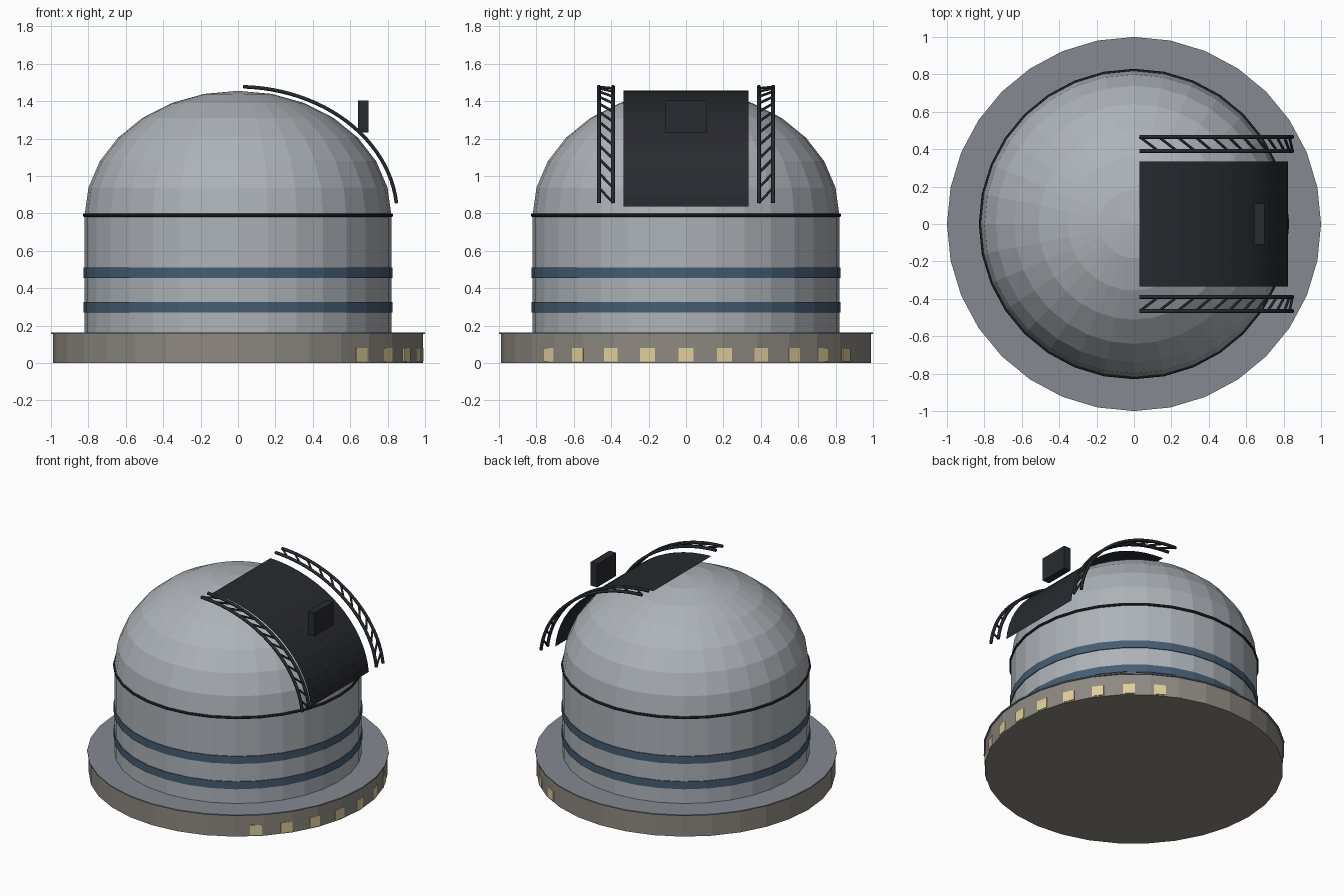
import bpy
from math import sin, cos, pi, radians

if "Cube" in bpy.data.objects:
    bpy.data.objects.remove(bpy.data.objects["Cube"])

SIDES = 32


def material(name, rgb):
    m = bpy.data.materials.new(name)
    m.diffuse_color = (*rgb, 1)
    m.use_nodes = True
    m.node_tree.nodes["Principled BSDF"].inputs["Base Color"].default_value = m.diffuse_color
    return m


STONE = material("stone", (0.27, 0.25, 0.22))
DECK = material("deck_grey", (0.24, 0.25, 0.29))
METAL = material("pale_metal", (0.42, 0.45, 0.48))
BLUE = material("blue_band", (0.06, 0.11, 0.17))
DARK = material("dark_steel", (0.022, 0.023, 0.027))
GLOW = material("window_glow", (0.75, 0.62, 0.32))


def finish(name, mat):
    ob = bpy.context.object
    ob.name = name
    ob.data.materials.append(mat)
    return ob


def mesh(name, verts, faces, mat):
    me = bpy.data.meshes.new(name)
    me.from_pydata(verts, [], faces)
    me.materials.append(mat)
    ob = bpy.data.objects.new(name, me)
    bpy.context.collection.objects.link(ob)
    return ob


def cylinder(name, r, z0, z1, mat):
    bpy.ops.mesh.primitive_cylinder_add(vertices=SIDES, radius=r, depth=z1 - z0,
                                        location=(0, 0, (z0 + z1) / 2))
    return finish(name, mat)


def box(name, loc, size, mat, turn=0):
    bpy.ops.mesh.primitive_cube_add(size=1, location=loc, rotation=(0, 0, turn))
    bpy.context.object.scale = size
    return finish(name, mat)


def arc(deg, rx, rz):
    # point on the dome's flattened meridian, angle measured from the apex
    a = radians(deg)
    return rx * sin(a), 0.79 + rz * cos(a)


# base, deck and drum
cylinder("base", 0.99, 0, 0.157, STONE)
cylinder("deck", 1.0, 0.155, 0.163, DECK)
cylinder("drum", 0.82, 0.16, 0.79, METAL)
for i, z in enumerate((0.27, 0.455)):
    cylinder(f"drum_band_{i + 1}", 0.826, z, z + 0.055, BLUE)

# dome
rings = 7
verts, faces = [(0, 0, 1.455)], []
for k in range(1, rings + 1):
    r, z = arc(90 * k / rings, 0.82, 0.665)
    verts += [(r * cos(2 * pi * s / SIDES), r * sin(2 * pi * s / SIDES), z)
              for s in range(SIDES)]
for s in range(SIDES):
    t = (s + 1) % SIDES
    faces.append((0, 1 + s, 1 + t))
    for k in range(rings - 1):
        a, b = 1 + k * SIDES, 1 + (k + 1) * SIDES
        faces.append((a + s, b + s, b + t, a + t))
mesh("dome", verts, faces, METAL)

# dark ring where the dome meets the drum
bpy.ops.mesh.primitive_torus_add(major_segments=SIDES, minor_segments=8,
                                 major_radius=0.82, minor_radius=0.01,
                                 location=(0, 0, 0.79))
finish("dome_ring", DARK)

# curved shutter sheet
steps = 16
verts = []
for k in range(steps + 1):
    x, z = arc(2 + 84 * k / steps, 0.826, 0.666)
    verts += [(x, -0.335, z), (x, 0.335, z)]
faces = [(2 * k, 2 * k + 2, 2 * k + 3, 2 * k + 1) for k in range(steps)]
mesh("shutter", verts, faces, DARK)

# equipment box on the shutter
box("shutter_box", (0.67, 0, 1.317), (0.055, 0.22, 0.17), DARK)


def tubes(name, paths, radius):
    cu = bpy.data.curves.new(name, "CURVE")
    cu.dimensions = "3D"
    cu.bevel_depth = radius
    cu.bevel_resolution = 1
    cu.use_fill_caps = True
    for path in paths:
        sp = cu.splines.new("POLY")
        sp.points.add(len(path) - 1)
        for p, co in zip(sp.points, path):
            p.co = (*co, 1)
    cu.materials.append(DARK)
    ob = bpy.data.objects.new(name, cu)
    bpy.context.collection.objects.link(ob)


# pair of curved ladder rails with slanted rungs
def rail_point(deg, y):
    x, z = arc(deg, 0.851, 0.687)
    return x, y, z


for side, label in ((-1, "front"), (1, "back")):
    inner, outer = side * 0.39, side * 0.466
    ang = [2 + 82.5 * k / 24 for k in range(25)]
    tubes(f"{label}_rails", [[rail_point(a, y) for a in ang]
                             for y in (inner, outer)], 0.011)
    tubes(f"{label}_rungs", [[rail_point(ang[k], outer), rail_point(ang[k + 2], inner)]
                             for k in range(0, 24, 2)], 0.007)

# lit windows around the right side of the base
for i in range(10):
    a = radians(-48 + 12 * i)
    box(f"window_{i + 1}", (0.976 * cos(a), 0.976 * sin(a), 0.045),
        (0.03, 0.08, 0.072), GLOW, a)
